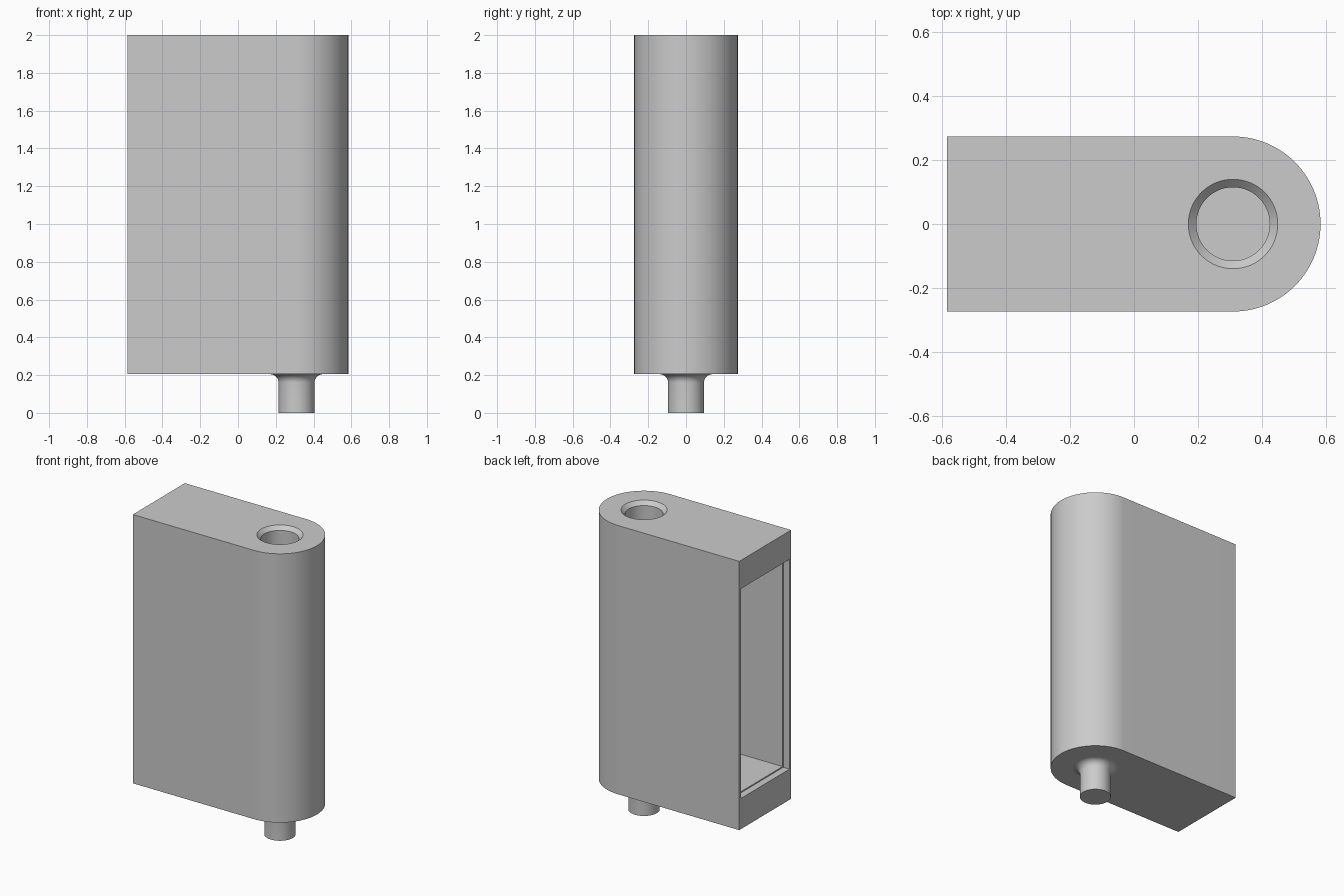
import bpy
import bmesh
from math import sin, cos, pi, radians

if "Cube" in bpy.data.objects:
    bpy.data.objects.remove(bpy.data.objects["Cube"])

# Main sizes
BACK, AXIS, R = -0.585, 0.31, 0.274
BOTTOM, TOP = 0.205, 2.0
SEG = 64

grey = bpy.data.materials.new("plain_grey")
grey.use_nodes = True
grey.diffuse_color = (0.6, 0.6, 0.6, 1)
grey.node_tree.nodes["Principled BSDF"].inputs["Base Color"].default_value = (0.6, 0.6, 0.6, 1)


def loft(name, rings):
    """Closed solid through rings that share one point count."""
    bm = bmesh.new()
    loops = [[bm.verts.new(p) for p in ring] for ring in rings]
    n = len(loops[0])
    for a, b in zip(loops, loops[1:]):
        for i in range(n):
            j = (i + 1) % n
            bm.faces.new((a[i], a[j], b[j], b[i]))
    bm.faces.new(loops[0][::-1])
    bm.faces.new(loops[-1])
    bmesh.ops.recalc_face_normals(bm, faces=bm.faces)
    mesh = bpy.data.meshes.new(name)
    bm.to_mesh(mesh)
    bm.free()
    obj = bpy.data.objects.new(name, mesh)
    bpy.context.collection.objects.link(obj)
    mesh.materials.append(grey)
    return obj


def circle(r, z):
    return [(AXIS + r * cos(2 * pi * i / SEG), r * sin(2 * pi * i / SEG), z) for i in range(SEG)]


def opening(x, half_width, low, high):
    return [(x, -half_width, low), (x, half_width, low), (x, half_width, high), (x, -half_width, high)]


def select_only(obj):
    bpy.ops.object.select_all(action='DESELECT')
    obj.select_set(True)
    bpy.context.view_layer.objects.active = obj


def cut(obj, cutter):
    cutter.hide_render = True
    mod = obj.modifiers.new("cut", 'BOOLEAN')
    mod.operation, mod.solver, mod.object = 'DIFFERENCE', 'EXACT', cutter
    select_only(obj)
    bpy.ops.object.modifier_apply(modifier=mod.name)
    bpy.data.objects.remove(cutter)


# Body: a block with one half-round end
outline = [(BACK, -R)]
outline += [(AXIS + R * sin(pi * i / SEG), -R * cos(pi * i / SEG)) for i in range(SEG + 1)]
outline += [(BACK, R)]
body = loft("body", [[(x, y, z) for x, y in outline] for z in (BOTTOM, TOP)])

# Deep pocket in the flat end, with a shallow stepped lip
cut(body, loft("pocket_cutter", [
    opening(BACK - 0.05, 0.257, 0.41, 1.81),
    opening(BACK + 0.046, 0.257, 0.41, 1.81),
    opening(BACK + 0.047, 0.25, 0.417, 1.803),
    opening(0.15, 0.25, 0.417, 1.803)]))

# Chamfered blind socket in the top
cut(body, loft("socket_cutter", [
    circle(0.115, TOP - 0.22), circle(0.115, TOP - 0.025),
    circle(0.14, TOP), circle(0.14, TOP + 0.05)]))

# Pin below, flaring into the body with a fillet
F = 0.045
pin_rings = [circle(0.095, 0)]
for k in range(9):
    t = k / 8 * pi / 2
    pin_rings.append(circle(0.095 + F * (1 - cos(t)), BOTTOM - F + F * sin(t)))
pin_rings.append(circle(0.14, BOTTOM + 0.01))
pin = loft("pin", pin_rings)

for obj in (body, pin):
    select_only(obj)
    bpy.ops.object.shade_smooth_by_angle(angle=radians(30))
